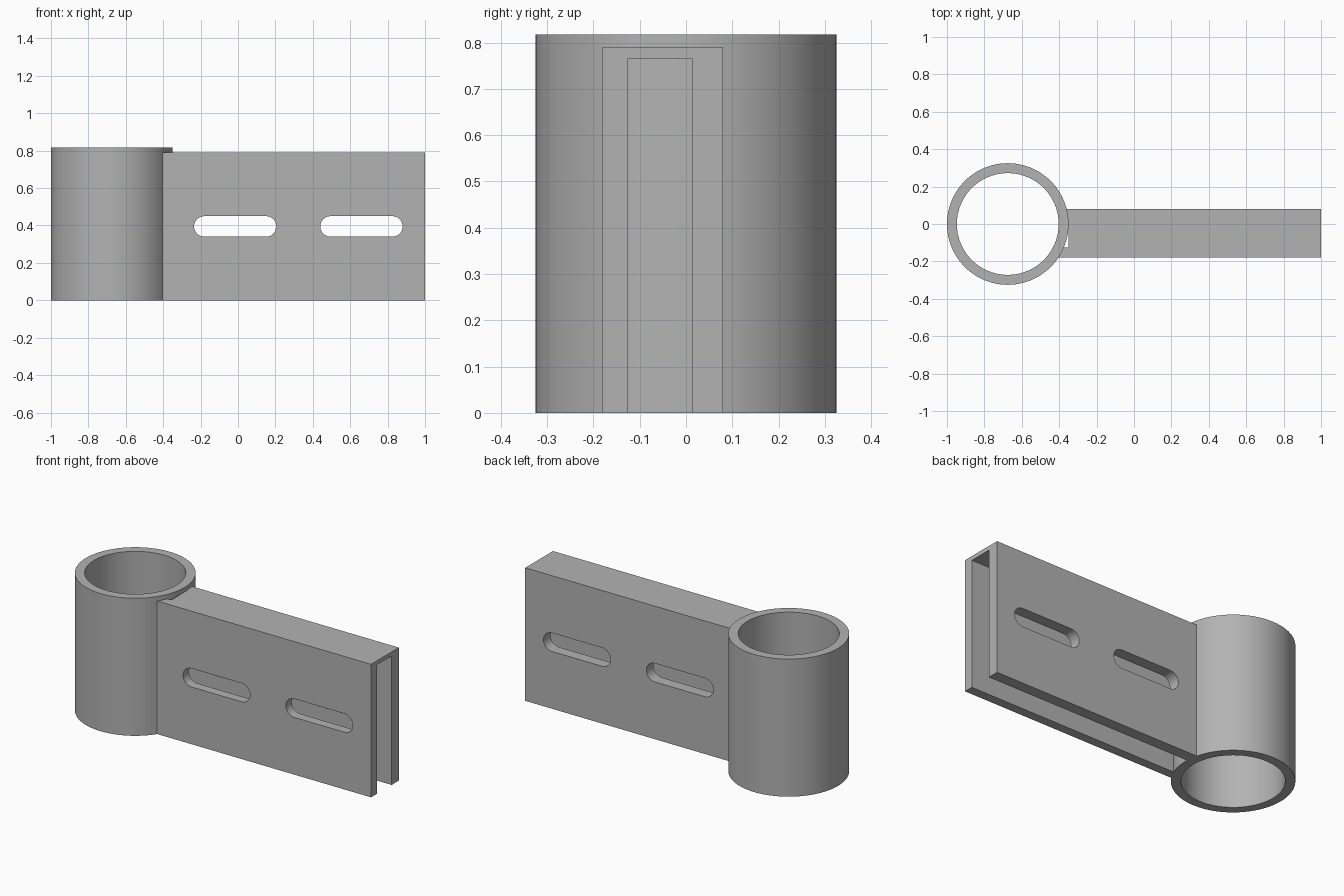
import bpy
import bmesh
from math import cos, sin, pi, radians
from mathutils import Vector

default = bpy.data.objects.get("Cube")
if default:
    bpy.data.objects.remove(default, do_unlink=True)

# Main dimensions
TUBE_X, OUTER, INNER, TUBE_H = -0.675, 0.325, 0.272, 0.817
FRONT, BACK, TOP = -0.18, 0.08, 0.79
IN_FRONT, IN_BACK, IN_TOP = -0.125, 0.013, 0.765
SEGMENTS = 96

grey = bpy.data.materials.new("plain grey")
grey.use_nodes = True
colour = (0.45, 0.45, 0.45, 1)
grey.diffuse_color = colour
grey.node_tree.nodes["Principled BSDF"].inputs["Base Color"].default_value = colour


def make_object(name, bm):
    bmesh.ops.recalc_face_normals(bm, faces=bm.faces)
    mesh = bpy.data.meshes.new(name)
    bm.to_mesh(mesh)
    bm.free()
    mesh.materials.append(grey)
    obj = bpy.data.objects.new(name, mesh)
    bpy.context.collection.objects.link(obj)
    return obj


def prism(name, points, direction):
    """Extrude a closed outline along a direction."""
    bm = bmesh.new()
    face = bm.faces.new([bm.verts.new(p) for p in points])
    result = bmesh.ops.extrude_face_region(bm, geom=[face], use_keep_orig=True)
    moved = [v for v in result["geom"] if isinstance(v, bmesh.types.BMVert)]
    bmesh.ops.translate(bm, verts=moved, vec=Vector(direction))
    return make_object(name, bm)


def circle(radius, z):
    angles = [2 * pi * i / SEGMENTS for i in range(SEGMENTS)]
    return [(TUBE_X + radius * cos(a), radius * sin(a), z) for a in angles]


def slot_outline(left, right, z, radius, y):
    points = []
    for centre, start in ((right - radius, -pi / 2), (left + radius, pi / 2)):
        for i in range(17):
            a = start + pi * i / 16
            points.append((centre + radius * cos(a), y, z + radius * sin(a)))
    return points


def cut(target, cutter):
    cutter.hide_render = True
    mod = target.modifiers.new("cut", "BOOLEAN")
    mod.operation = "DIFFERENCE"
    mod.solver = "EXACT"
    mod.object = cutter
    bpy.context.view_layer.objects.active = target
    bpy.ops.object.modifier_apply(modifier=mod.name)
    bpy.data.objects.remove(cutter, do_unlink=True)


def smooth(obj):
    bpy.ops.object.select_all(action="DESELECT")
    obj.select_set(True)
    bpy.context.view_layer.objects.active = obj
    bpy.ops.object.shade_smooth_by_angle(angle=radians(30))


# Round sleeve: four rings joined into a hollow tube
bm = bmesh.new()
rings = [[bm.verts.new(p) for p in circle(r, z)]
         for r, z in ((OUTER, 0), (OUTER, TUBE_H), (INNER, TUBE_H), (INNER, 0))]
for k in range(4):
    a, b = rings[k], rings[(k + 1) % 4]
    for i in range(SEGMENTS):
        j = (i + 1) % SEGMENTS
        bm.faces.new((a[i], a[j], b[j], b[i]))
sleeve = make_object("round_sleeve", bm)

# Channel bracket: upside-down U section, open at the bottom and far end
start = -0.45
section = [(FRONT, 0), (FRONT, TOP), (BACK, TOP), (BACK, 0),
           (IN_BACK, 0), (IN_BACK, IN_TOP), (IN_FRONT, IN_TOP), (IN_FRONT, 0)]
bracket = prism("channel_bracket", [(start, y, z) for y, z in section], (1 - start, 0, 0))

# Straight end of the top web, leaving a small gap beside the sleeve
gap = [(-0.6, IN_FRONT, 0.7), (-0.35, IN_FRONT, 0.7),
       (-0.35, IN_BACK, 0.7), (-0.6, IN_BACK, 0.7)]
cut(bracket, prism("gap_cutter", gap, (0, 0, 0.2)))

# Side walls shaped to meet the sleeve
cut(bracket, prism("sleeve_cutter", circle(OUTER, -0.1), (0, 0, 1.2)))

# Two long slots through both walls
for left, right in ((-0.235, 0.205), (0.44, 0.88)):
    outline = slot_outline(left, right, 0.395, 0.055, -0.4)
    cut(bracket, prism("slot_cutter", outline, (0, 0.8, 0)))

smooth(sleeve)
smooth(bracket)
